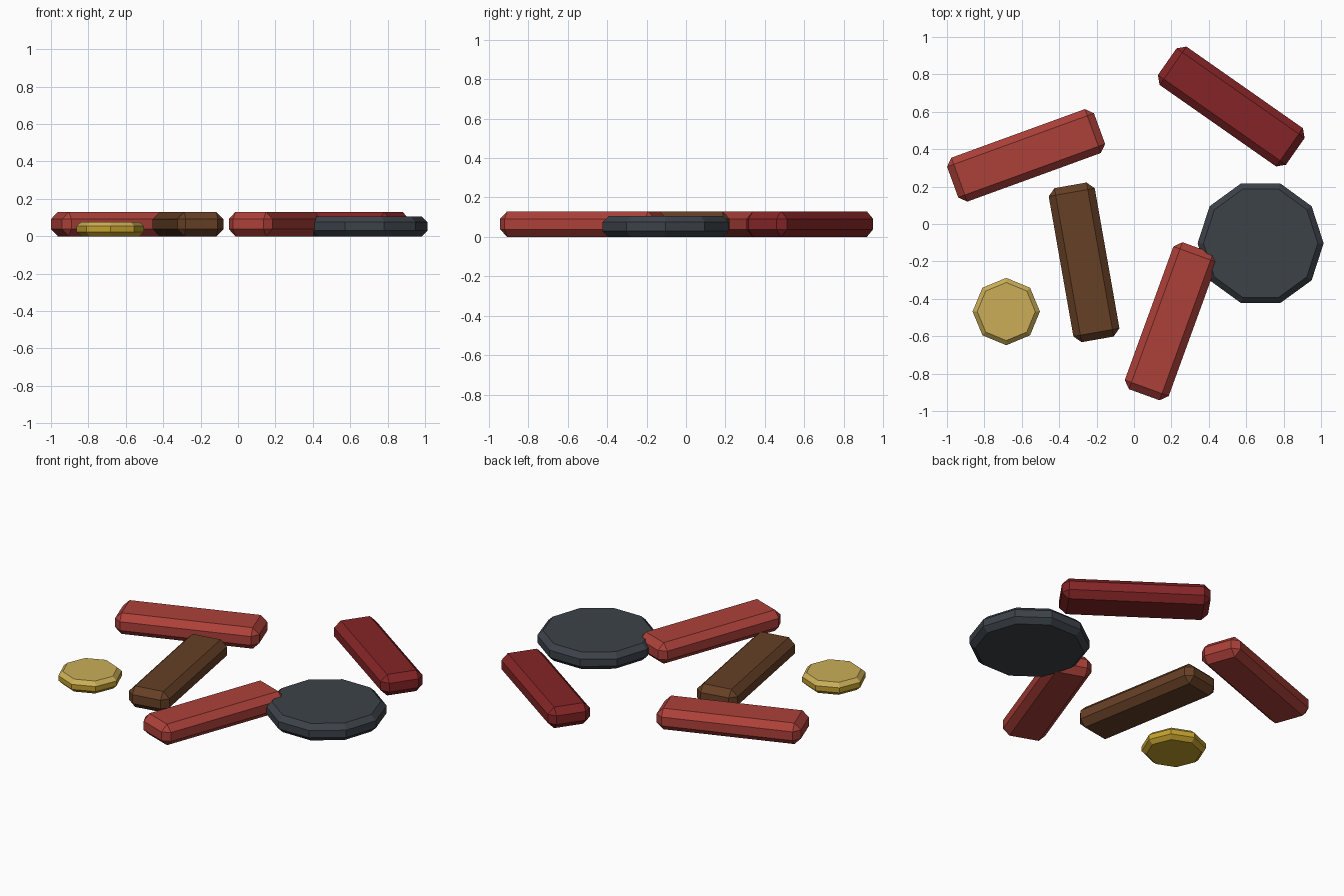
import bpy, bmesh, math
from mathutils import Matrix

cube = bpy.data.objects.get("Cube")
if cube:
    bpy.data.objects.remove(cube, do_unlink=True)


def material(name, rgb):
    # Convert 0-255 display values to linear
    col = [((c / 255 + 0.055) / 1.055) ** 2.4 for c in rgb] + [1]
    m = bpy.data.materials.new(name)
    m.use_nodes = True
    m.diffuse_color = col
    bsdf = m.node_tree.nodes["Principled BSDF"]
    bsdf.inputs["Base Color"].default_value = col
    bsdf.inputs["Roughness"].default_value = 0.8
    return m


brick_red = material("brick red", (172, 64, 57))
dark_red = material("dark red", (133, 36, 38))
brown = material("brown", (102, 64, 37))
slate = material("slate grey", (60, 66, 73))
pale_gold = material("pale gold", (203, 174, 88))
deep_gold = material("deep gold", (195, 160, 46))


def finish(bm, name, x, y, angle, mats):
    mesh = bpy.data.meshes.new(name)
    bm.normal_update()
    bm.to_mesh(mesh)
    bm.free()
    for m in mats:
        mesh.materials.append(m)
    obj = bpy.data.objects.new(name, mesh)
    obj.location = (x, y, 0)
    obj.rotation_euler.z = math.radians(angle)
    bpy.context.collection.objects.link(obj)
    return obj


# Chamfered bar lying on the ground
def bar(name, x, y, angle, mat, length=0.836, width=0.25, height=0.13, chamfer=0.038):
    bm = bmesh.new()
    bmesh.ops.create_cube(bm, size=1, matrix=Matrix.Translation((0, 0, height / 2))
                          @ Matrix.Diagonal((length, width, height, 1)))
    bmesh.ops.bevel(bm, geom=bm.edges[:], offset=chamfer, segments=1,
                    profile=0.5, affect='EDGES')
    return finish(bm, name, x, y, angle, [mat])


# Faceted disc with chamfered rims; an optional second colour covers the upward faces
def disc(name, x, y, radius, height, sides, chamfer, mats):
    bm = bmesh.new()
    bmesh.ops.create_cone(bm, cap_ends=True, segments=sides, radius1=radius, radius2=radius,
                          depth=height, matrix=Matrix.Translation((0, 0, height / 2))
                          @ Matrix.Rotation(math.pi / 2, 4, 'Z'))
    rims = [e for e in bm.edges if abs(e.verts[0].co.z - e.verts[1].co.z) < 1e-5]
    bmesh.ops.bevel(bm, geom=rims, offset=chamfer, segments=1, profile=0.5, affect='EDGES')
    bm.normal_update()
    for f in bm.faces:
        f.material_index = len(mats) - 1 if f.normal.z > 0.3 else 0
    return finish(bm, name, x, y, 0, mats)


# Scattered bars
bar("back_left_bar", -0.577, 0.367, 20, brick_red)
bar("front_bar", 0.198, -0.52, 70, brick_red)
bar("middle_bar", -0.267, -0.205, 100, brown)
bar("back_right_bar", 0.52, 0.628, -35, dark_red)

# Large dark disc and small gold disc
disc("large_disc", 0.677, -0.103, 0.337, 0.105, 10, 0.03, [slate])
disc("small_disc", -0.683, -0.468, 0.18, 0.077, 8, 0.023, [deep_gold, pale_gold])
